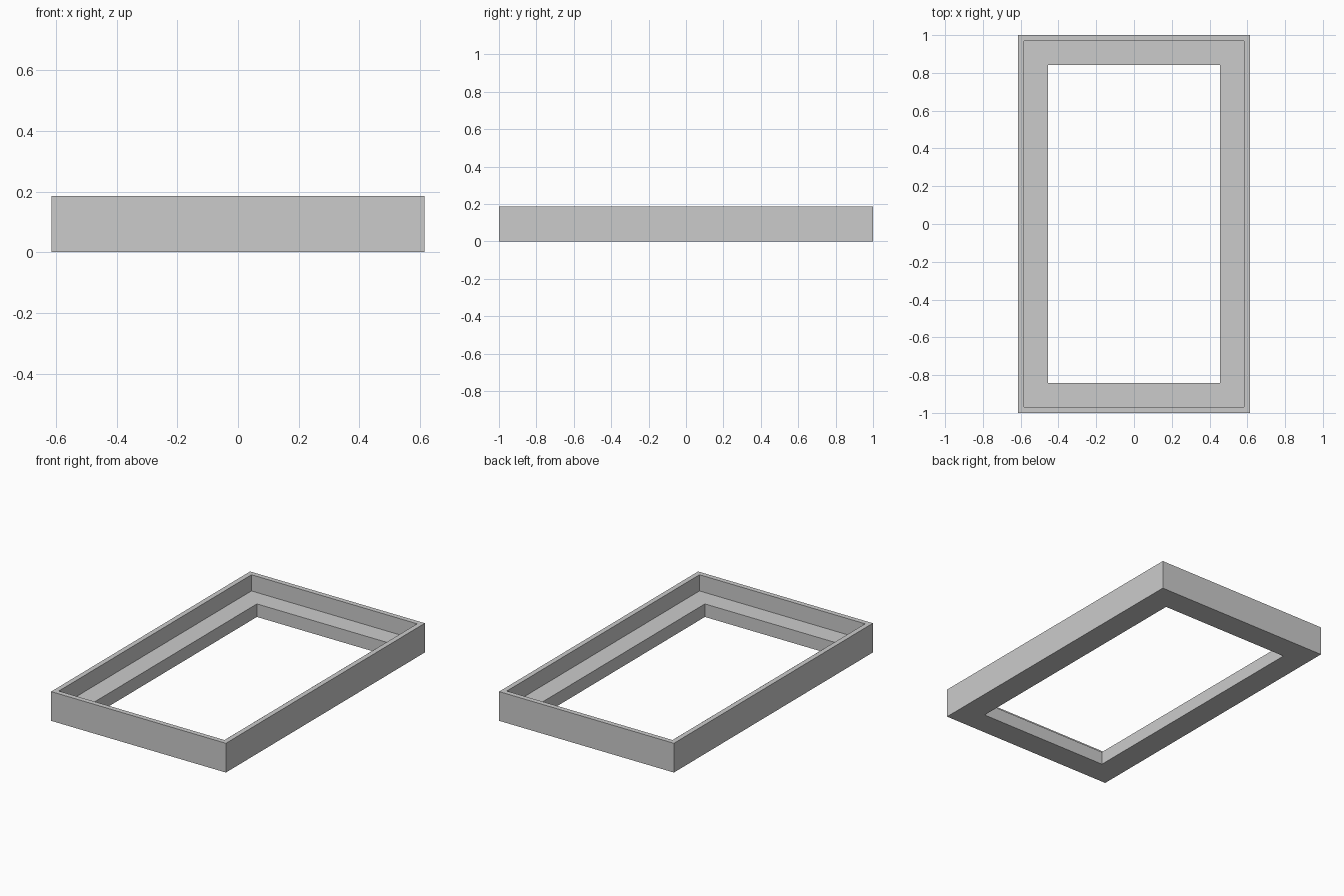
import bpy
import bmesh

cube = bpy.data.objects.get("Cube")
if cube:
    bpy.data.objects.remove(cube, do_unlink=True)

HALF_X, HALF_Y, HEIGHT = 0.615, 1.0, 0.186
LIP, BORDER, LEDGE_Z = 0.032, 0.159, 0.083

grey = bpy.data.materials.new("plain grey")
grey.use_nodes = True
colour = (0.6, 0.6, 0.6, 1)
grey.diffuse_color = colour
grey.node_tree.nodes["Principled BSDF"].inputs["Base Color"].default_value = colour

# L-shaped cross-section as (inset from the outer edge, height)
profile = [(0, 0), (0, HEIGHT), (LIP, HEIGHT), (LIP, LEDGE_Z),
           (BORDER, LEDGE_Z), (BORDER, 0)]
corners = [(-1, -1), (1, -1), (1, 1), (-1, 1)]

# Sweep the section round the four mitred corners
bm = bmesh.new()
rings = [[bm.verts.new((sx * (HALF_X - inset), sy * (HALF_Y - inset), z))
          for sx, sy in corners] for inset, z in profile]
for i, ring in enumerate(rings):
    following = rings[(i + 1) % len(rings)]
    for j in range(4):
        k = (j + 1) % 4
        bm.faces.new((ring[j], ring[k], following[k], following[j]))
bmesh.ops.recalc_face_normals(bm, faces=bm.faces)

mesh = bpy.data.meshes.new("rebated_frame")
bm.to_mesh(mesh)
bm.free()
mesh.materials.append(grey)
frame = bpy.data.objects.new("rebated_frame", mesh)
bpy.context.collection.objects.link(frame)
